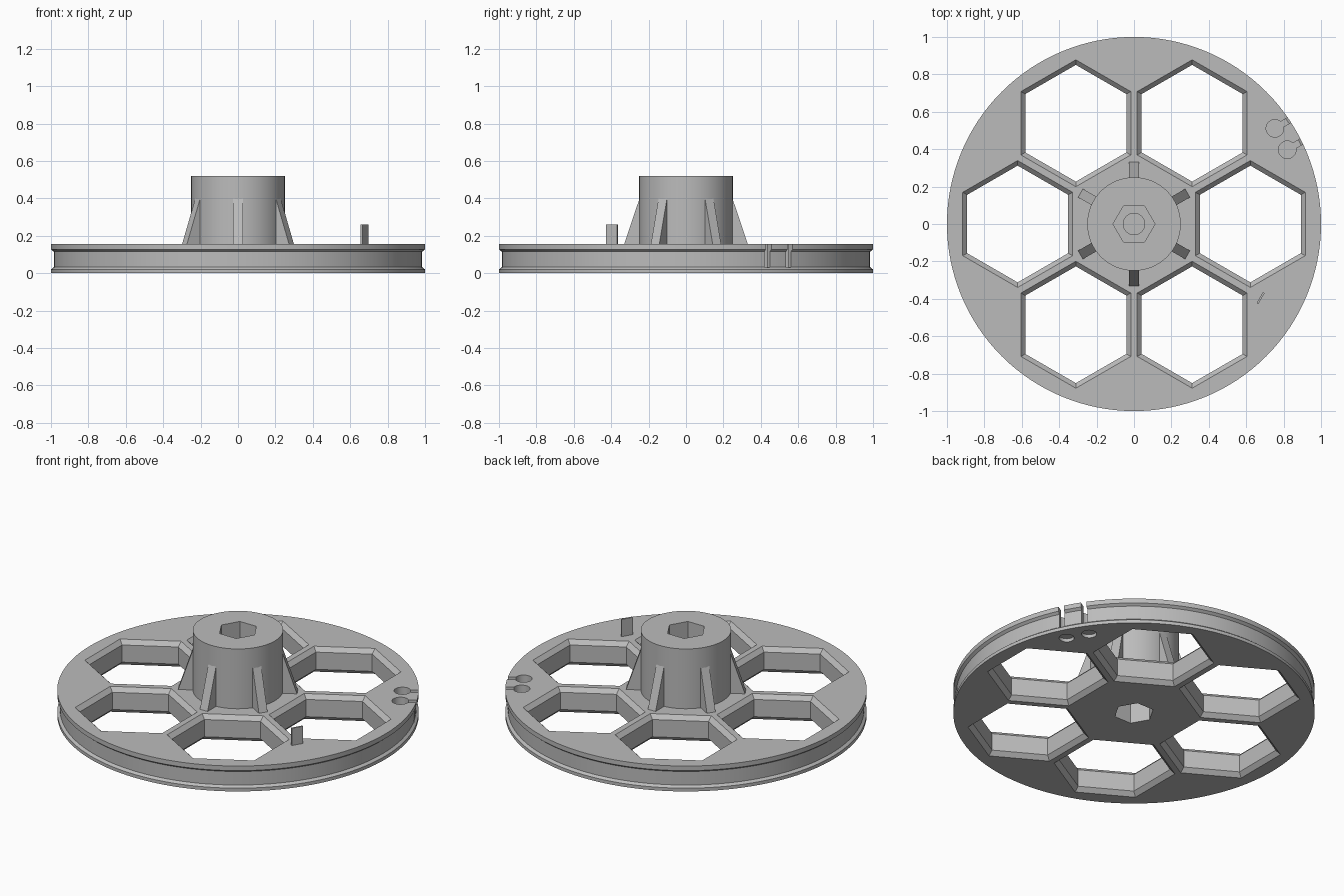
import bpy, bmesh, math
from mathutils import Matrix, Vector

cube = bpy.data.objects.get("Cube")
if cube:
    bpy.data.objects.remove(cube, do_unlink=True)

grey = bpy.data.materials.new("plain grey")
grey.use_nodes = True
colour = (0.5, 0.5, 0.5, 1)
grey.diffuse_color = colour
grey.node_tree.nodes["Principled BSDF"].inputs["Base Color"].default_value = colour

PLATE = 0.155   # rim thickness
TOP = 0.52      # hub top


def finish(name, bm):
    bmesh.ops.recalc_face_normals(bm, faces=bm.faces)
    mesh = bpy.data.meshes.new(name)
    bm.to_mesh(mesh)
    bm.free()
    mesh.materials.append(grey)
    obj = bpy.data.objects.new(name, mesh)
    bpy.context.collection.objects.link(obj)
    return obj


def turned(name, profile, sides, turn=0.0, at=(0, 0)):
    """Stack of regular polygons given as (radius, height) pairs."""
    bm = bmesh.new()
    rings = []
    for r, z in profile:
        angles = [turn + math.tau * i / sides for i in range(sides)]
        rings.append([bm.verts.new((at[0] + r * math.cos(a), at[1] + r * math.sin(a), z))
                      for a in angles])
    for low, high in zip(rings, rings[1:]):
        for i in range(sides):
            j = (i + 1) % sides
            bm.faces.new((low[i], low[j], high[j], high[i]))
    bm.faces.new(rings[0])
    bm.faces.new(rings[-1])
    return finish(name, bm)


def box(name, size, centre, turn):
    bm = bmesh.new()
    bmesh.ops.create_cube(bm, size=1, matrix=Matrix.Translation(centre)
                          @ Matrix.Rotation(turn, 4, "Z") @ Matrix.Diagonal((*size, 1)))
    return finish(name, bm)


def cut(obj, cutters):
    """Subtract the cutters, bake the result and remove them."""
    for cutter in cutters:
        mod = obj.modifiers.new("cut", "BOOLEAN")
        mod.operation, mod.solver, mod.object = "DIFFERENCE", "EXACT", cutter
        cutter.hide_render = True
    bpy.context.view_layer.update()
    graph = bpy.context.evaluated_depsgraph_get()
    baked = bpy.data.meshes.new_from_object(obj.evaluated_get(graph))
    obj.modifiers.clear()
    obj.data = baked
    for cutter in cutters:
        bpy.data.objects.remove(cutter, do_unlink=True)


def smooth(obj):
    bpy.ops.object.select_all(action="DESELECT")
    obj.select_set(True)
    bpy.context.view_layer.objects.active = obj
    bpy.ops.object.shade_smooth_by_angle(angle=math.radians(25))


# Grooved wheel
wheel = turned("grooved_wheel", [(1, 0), (1, 0.02), (0.985, 0.032), (0.985, 0.115),
                                 (1, 0.127), (1, PLATE)], 128)
cutters = []

# Six hexagonal windows, chamfered on both sides
for i in range(6):
    a = math.radians(60 * i)
    cutters.append(turned("window_cutter",
                          [(0.35, -0.01), (0.312, 0.025), (0.312, PLATE - 0.025),
                           (0.35, PLATE + 0.01)], 6, math.radians(30),
                          (0.622 * math.cos(a), 0.622 * math.sin(a))))

# Two keyhole cable slots in the rim
axis = math.radians(30)
out = Vector((math.cos(axis), math.sin(axis), 0))
side = Vector((-out.y, out.x, 0))
for s in (-1, 1):
    eye = out * 0.908 + side * 0.066 * s
    cutters.append(turned("eye_cutter", [(0.047, 0.03), (0.047, 0.3)], 32, 0, eye.xy))
    cutters.append(turned("recess_cutter", [(0.042, -0.1), (0.042, 0.02)], 32, 0, eye.xy))
    cutters.append(box("slot_cutter", (0.2, 0.032, 0.27),
                       eye + out * 0.1 + Vector((0, 0, 0.165)), axis))

# Hexagonal socket underneath
cutters.append(turned("socket_cutter", [(0.112, -0.1), (0.112, 0.14)], 6))
cut(wheel, cutters)
smooth(wheel)

# Hub with hexagonal socket and bolt hole
hub = turned("hub", [(0.25, PLATE - 0.005), (0.25, TOP)], 64)
cut(hub, [turned("socket_cutter", [(0.112, 0.36), (0.112, TOP + 0.1)], 6),
          turned("bolt_cutter", [(0.057, 0.165), (0.057, 0.4)], 32)])
smooth(hub)

# Six sloping ribs around the hub
for i in range(6):
    bm = bmesh.new()
    outline = [(0.2, 0.15), (0.332, 0.15), (0.245, 0.41), (0.2, 0.41)]
    face = bm.faces.new([bm.verts.new((r, -0.026, z)) for r, z in outline])
    grown = bmesh.ops.extrude_face_region(bm, geom=[face])["geom"]
    bmesh.ops.translate(bm, vec=(0, 0.052, 0),
                        verts=[v for v in grown if isinstance(v, bmesh.types.BMVert)])
    bm.transform(Matrix.Rotation(math.radians(30 + 60 * i), 4, "Z"))
    finish(f"hub_rib_{i + 1}", bm)

# Upright marker tab on the rim
box("marker_tab", (0.0105, 0.068, 0.11), (0.677, -0.396, 0.205), math.radians(-30))
